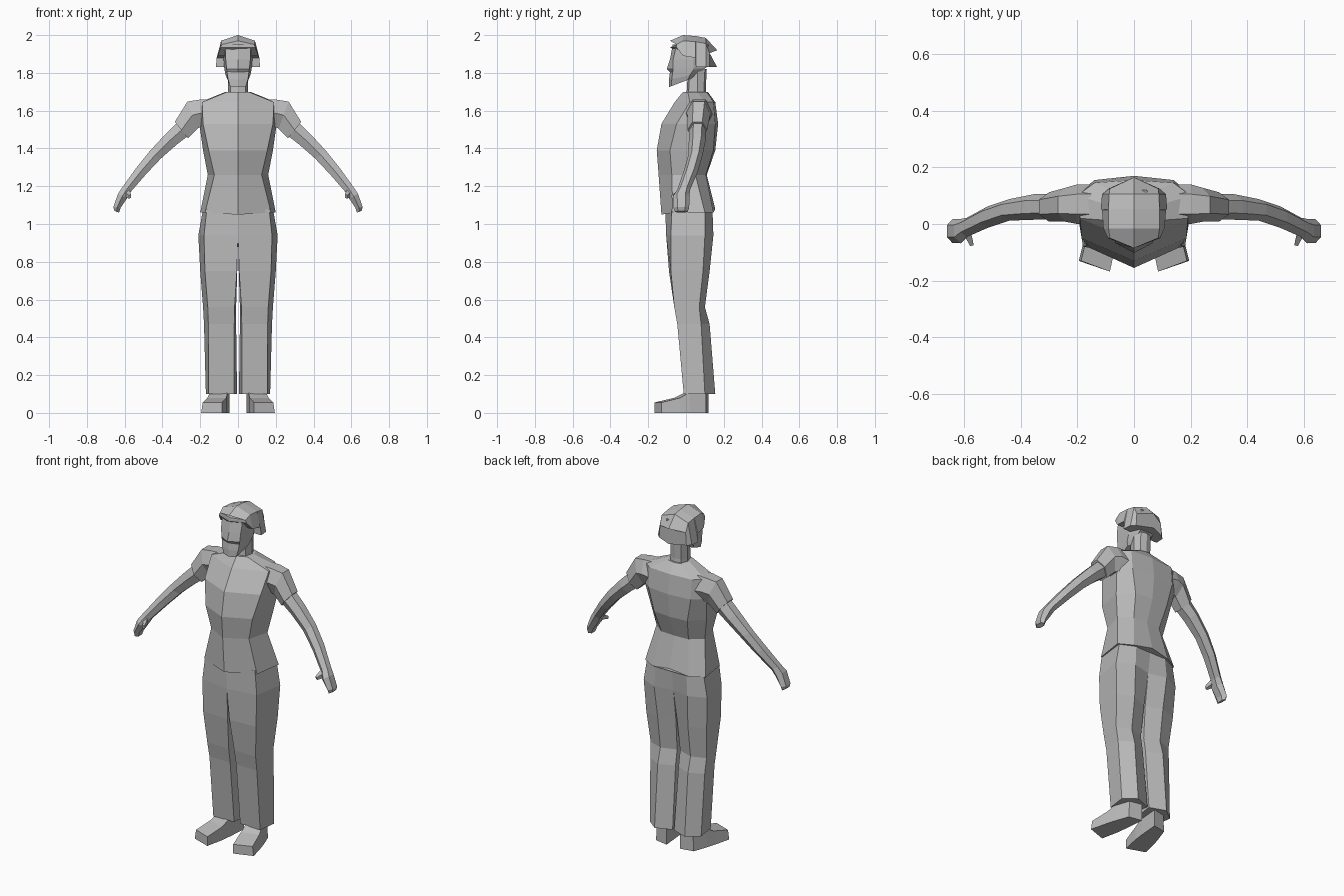
import bpy, bmesh
from mathutils import Vector

gray = bpy.data.materials.new("plain gray")
gray.diffuse_color = (0.5, 0.5, 0.5, 1)


def loft(name, rings):
    """Skin a list of equal-length closed rings and cap both ends."""
    bm = bmesh.new()
    vr = [[bm.verts.new(p) for p in ring] for ring in rings]
    n = len(vr[0])
    for a, b in zip(vr, vr[1:]):
        for i in range(n):
            j = (i + 1) % n
            bm.faces.new((a[i], a[j], b[j], b[i]))
    bm.faces.new(vr[0])
    bm.faces.new(vr[-1])
    bmesh.ops.recalc_face_normals(bm, faces=bm.faces)
    me = bpy.data.meshes.new(name)
    bm.to_mesh(me)
    bm.free()
    me.materials.append(gray)
    ob = bpy.data.objects.new(name, me)
    bpy.context.collection.objects.link(ob)
    return ob


def sym(half):
    """Close a half ring (first and last point on x = 0) across the centre."""
    return half + [(-x, y, z) for x, y, z in reversed(half[1:-1])]


def pair(name, rings):
    """Build the part on the right and mirrored on the left."""
    for side, s in (("right", 1), ("left", -1)):
        loft(f"{side}_{name}", [[(s * p[0], p[1], p[2]) for p in r] for r in rings])


def limb_ring(top, bottom, yc, ry):
    """Six-sided ring spanning a top and a bottom (x, z) point."""
    t, b = Vector(top), Vector(bottom)
    c, n = (t + b) / 2, (t - b) / 2
    shape = ((-1, 0), (-.5, 1), (.5, 1), (1, 0), (.5, -1), (-.5, -1))
    return [(c.x + n.x * k, yc + ry * f, c.y + n.y * k) for f, k in shape]


# Shirt body: z, front centre y, front corner, side, back corner, back centre y
shirt = [
    (1.06, -.13, (.175, -.07), (.20, .10), (.12, .145), .155),
    (1.26, -.145, (.125, -.075), (.16, .05), (.09, .105), .11),
    (1.39, -.155, (.155, -.085), (.185, .07), (.11, .145), .155),
    (1.53, -.13, (.185, -.05), (.205, .10), (.14, .155), .17),
    (1.645, -.06, (.19, .02), (.20, .10), (.14, .145), .155),
    (1.70, -.015, (.055, .01), (.065, .06), (.045, .105), .115),
]
loft("shirt", [sym([(0, f, z + (f * .08 if z < 1.1 else 0)), (*a, z), (*b, z), (*c, z),
                    (0, k, z + (.02 if z < 1.1 else 0))]) for z, f, a, b, c, k in shirt])

# Short sleeves
pair("sleeve", [limb_ring(*r) for r in (
    ((.15, 1.66), (.15, 1.50), .07, .07),
    ((.205, 1.658), (.195, 1.515), .07, .07),
    ((.268, 1.648), (.215, 1.505), .068, .06),
    ((.335, 1.54), (.265, 1.455), .06, .052))])

# Bare arms running into the hands
pair("arm", [limb_ring(*r) for r in (
    ((.30, 1.56), (.24, 1.485), .062, .045),
    ((.385, 1.475), (.325, 1.42), .06, .045),
    ((.468, 1.385), (.41, 1.345), .05, .038),
    ((.54, 1.295), (.49, 1.26), .025, .038),
    ((.612, 1.195), (.568, 1.17), -.012, .034),
    ((.635, 1.16), (.588, 1.135), -.025, .043),
    ((.66, 1.09), (.622, 1.085), -.025, .042),
    ((.655, 1.07), (.63, 1.06), -.025, .034))])
pair("thumb", [
    [(.575, -.03, 1.185), (.605, -.03, 1.175), (.605, -.03, 1.145), (.575, -.03, 1.15)],
    [(.566, -.075, 1.155), (.578, -.078, 1.152), (.578, -.075, 1.135), (.566, -.072, 1.138)]])

# Trousers: z, then inner front, outer front, outer side, back middle, inner back
legs = [
    (1.08, (0, -.11), (.165, -.075), (.185, .10), (.10, .14), (0, .14)),
    (.94, (0, -.105), (.18, -.08), (.21, .10), (.11, .145), (0, .12)),
    (.75, (.006, -.09), (.175, -.08), (.20, .09), (.10, .125), (.004, .09)),
    (.56, (.018, -.062), (.16, -.062), (.185, .07), (.10, .10), (.01, .07)),
    (.47, (.02, -.046), (.157, -.046), (.18, .08), (.10, .125), (.01, .085)),
    (.10, (.02, -.008), (.155, -.012), (.17, .10), (.10, .155), (.005, .12)),
]
pair("trouser_leg", [[(x, y, z) for x, y in pts] for z, *pts in legs])

# Shoes, toes turned out: outer point, inner point, height
shoes = [((.125, .105), (.045, .12), .14), ((.155, .02), (.055, .0), .11),
         ((.17, -.03), (.062, -.06), .08), ((.195, -.13), (.085, -.168), .055)]
pair("shoe", [[(*o, 0), (*i, 0), (*i, h), (o[0] - .008, o[1], h)] for o, i, h in shoes])

# Neck
loft("neck", [sym([(0, y0, z), (.04, y0 + .01, z), (.052, .06, z), (.035, y1 - .01, z), (0, y1, z)])
              for z, y0, y1 in ((1.66, .0, .11), (1.72, .005, .105), (1.82, .01, .11))])

# Head: z, front centre y, front corner, side, back y, rise towards the back
head = [
    (1.725, -.09, (.042, -.078), (.055, .01), .04, .38),
    (1.765, -.09, (.053, -.075), (.065, .02), .07, .2),
    (1.805, -.085, (.058, -.07), (.072, .04), .10, .1),
    (1.82, -.102, (.06, -.07), (.073, .04), .11, .05),
    (1.87, -.085, (.065, -.068), (.076, .04), .12, 0),
    (1.95, -.07, (.068, -.05), (.076, .04), .12, 0)]
loft("head", [sym([(x, y, z + t * (y - f)) for x, y in ((0, f), a, b, (b[0] * .6, k), (0, k))])
              for z, f, a, b, k, t in head])

# Hair, skinned from brow to nape: centre y, side y, top z, edge (x, z), low (x, z)
hair = [
    (-.085, -.05, 1.97, (.085, 1.95), (.092, 1.935)),
    (-.015, -.015, 2.0, (.09, 1.97), (.108, 1.89)),
    (.05, .05, 1.995, (.09, 1.965), (.113, 1.88)),
    (.052, .052, 1.995, (.09, 1.965), (.117, 1.83)),
    (.105, .105, 1.985, (.088, 1.955), (.113, 1.83)),
    (.165, .125, 1.92, (.085, 1.905), (.09, 1.83))]
loft("hair", [sym([(0, c, t), (e[0], s, e[1]), (*(l[0], s), l[1]), (0, c, l[1])])
              for c, s, t, e, l in hair])
